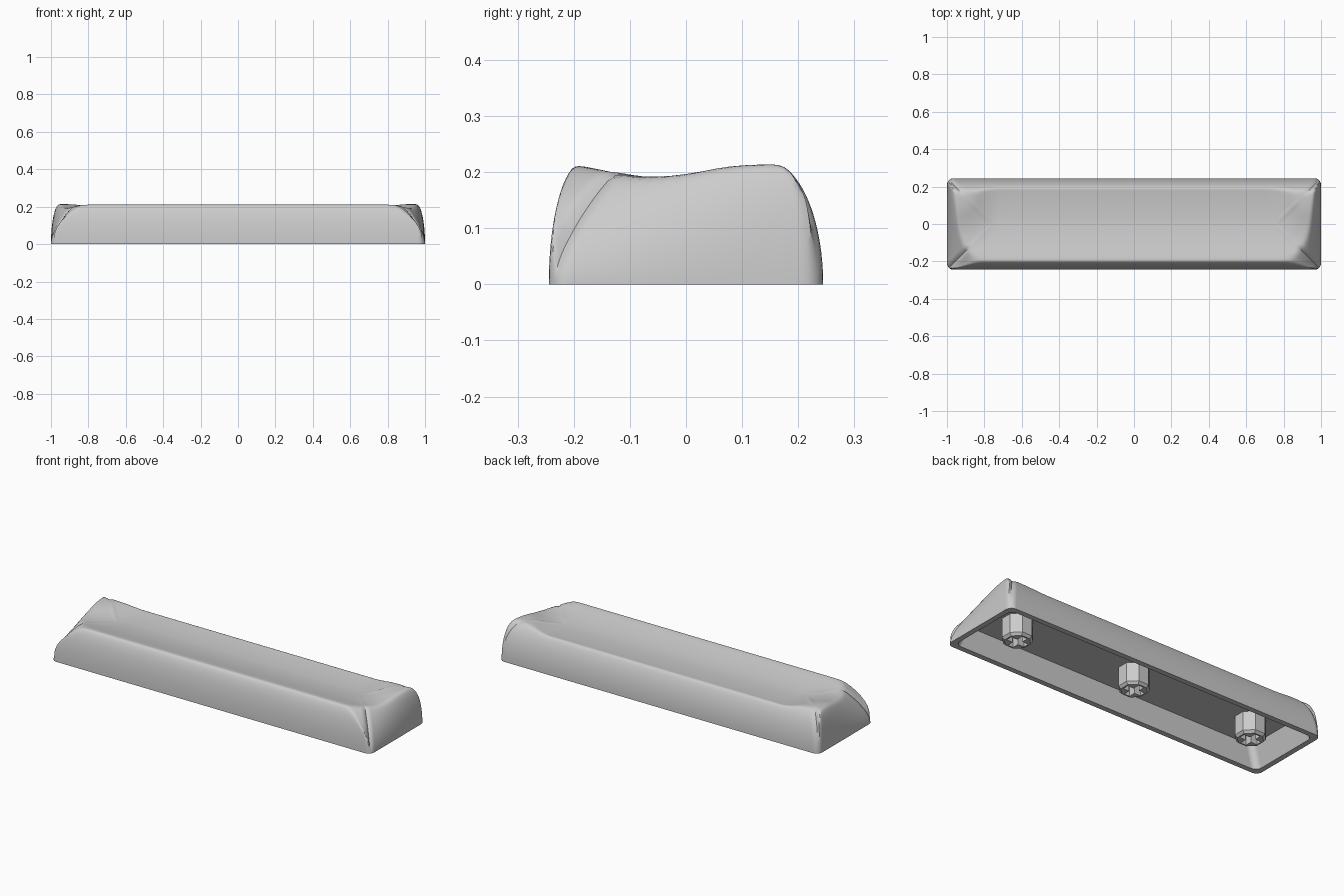
import bpy
import bmesh
from math import sin, cos, pi, radians
from mathutils import Matrix

if "Cube" in bpy.data.objects:
    bpy.data.objects.remove(bpy.data.objects["Cube"])

HX, HY = 1.0, 0.2445      # half length and half depth of the base
CORNER = 0.035
RINGS = 34

grey = bpy.data.materials.new("plain grey")
grey.use_nodes = True
grey.diffuse_color = (0.6, 0.6, 0.6, 1)
grey.node_tree.nodes["Principled BSDF"].inputs["Base Color"].default_value = (0.6, 0.6, 0.6, 1)


def make_object(name, bm):
    bmesh.ops.recalc_face_normals(bm, faces=bm.faces)
    mesh = bpy.data.meshes.new(name)
    bm.to_mesh(mesh)
    bm.free()
    mesh.materials.append(grey)
    obj = bpy.data.objects.new(name, mesh)
    bpy.context.collection.objects.link(obj)
    return obj


def activate(obj):
    bpy.ops.object.select_all(action='DESELECT')
    obj.select_set(True)
    bpy.context.view_layer.objects.active = obj


def ramp(t):
    t = min(max(t, 0), 1)
    return t * t * (3 - 2 * t)


def wall(d, width, height, power=2.0):
    """Rounded wall rising from the edge and levelling off at the given width."""
    t = 1 - min(max(d / width, 0), 1)
    return height * (1 - t ** power) ** (1 / power)


def soft_min(a, b):
    k = min(0.012, 0.4 * min(a, b))
    if k <= 1e-6:
        return min(a, b)
    h = max(k - abs(a - b), 0) / k
    return min(a, b) - h * h * k / 4


def height(x, y):
    """Height of the outer skin: walls blended into a dished top."""
    x = abs(x)
    front = wall(y + HY, 0.06, 0.217)
    back = wall(HY - y, 0.1, 0.22)
    lean = min(max((0.2 - y) / 0.42, 0), 1)
    end = wall(HX - x, 0.05 + 0.18 * lean ** 1.8, 0.22, 2 - 0.3 * lean)
    if y < 0.03:
        top = 0.18 + 0.032 * ((0.03 - y) / 0.215) ** 1.7
    else:
        top = 0.18 + 0.008 * ((y - 0.03) / 0.14) ** 2
    top += 0.037 * ramp((x - 0.72) / 0.22) * ramp((y + 0.12) / 0.27)
    return max(soft_min(soft_min(front, back), soft_min(end, top)), 0)


def outline(hx, hy, n_long=64, n_short=16, n_arc=6):
    """Rounded rectangle as pairs of (rounded point, matching square point)."""
    r = min(CORNER, hx, hy)
    cx, cy = hx - r, hy - r
    pts = []
    for side in range(4):
        a0 = side * pi / 2
        sx = 1 if side in (0, 3) else -1
        sy = 1 if side in (0, 1) else -1
        # Corner arc
        for i in range(n_arc + 1):
            a = a0 + pi / 2 * i / n_arc
            c, s = cos(a), sin(a)
            m = max(abs(c), abs(s))
            pts.append(((sx * cx + r * c, sy * cy + r * s),
                        (sx * cx + r * c / m, sy * cy + r * s / m)))
        # Straight run to the next corner, denser at its ends
        n = n_long if side % 2 == 0 else n_short
        for i in range(1, n):
            f = sin(pi * (i / n - 0.5))
            p = [(-cx * f, hy), (-hx, -cy * f), (cx * f, -hy), (hx, cy * f)][side]
            pts.append((p, p))
    return pts


# Shell: nested outlines over the top, then a flat rim and the hollow underside
bm = bmesh.new()


def add_ring(pts, z=None):
    return [bm.verts.new((p[0], p[1], height(*q) if z is None else z)) for p, q in pts]


def bridge(a, b):
    for i in range(len(a)):
        j = (i + 1) % len(a)
        bm.faces.new((a[i], a[j], b[j], b[i]))


base = add_ring(outline(HX, HY), 0)
last = base
for k in range(1, RINGS + 1):
    d = HY * (k / RINGS) ** 2
    ring = add_ring(outline(HX - d, HY - d))
    bridge(last, ring)
    last = ring
rim = add_ring(outline(HX - 0.03, HY - 0.03), 0)
ceiling = add_ring(outline(HX - 0.075, HY - 0.045), 0.12)
bridge(base, rim)
bridge(rim, ceiling)
bm.faces.new(ceiling)
bmesh.ops.remove_doubles(bm, verts=bm.verts, dist=1e-5)
shell = make_object("shell", bm)
activate(shell)
bpy.ops.object.shade_smooth_by_angle(angle=radians(40))


# Stems: chamfered octagonal posts with a cross-shaped socket
def make_stem(name, x):
    bm = bmesh.new()
    rings = []
    for r, z in ((0.068, 0.0), (0.08, 0.014), (0.08, 0.125)):
        rings.append([bm.verts.new((x + r * cos(pi / 8 + i * pi / 4),
                                    r * sin(pi / 8 + i * pi / 4), z)) for i in range(8)])
    for a, b in zip(rings, rings[1:]):
        for i in range(8):
            j = (i + 1) % 8
            bm.faces.new((a[i], a[j], b[j], b[i]))
    bm.faces.new(rings[0])
    bm.faces.new(rings[-1])
    stem = make_object(name, bm)
    for size in ((0.11, 0.034), (0.034, 0.11)):
        bm = bmesh.new()
        bmesh.ops.create_cube(bm, size=1, matrix=Matrix.Translation((x, 0, 0.04))
                              @ Matrix.Diagonal((size[0], size[1], 0.12, 1)))
        cutter = make_object("socket_cutter", bm)
        cutter.hide_render = True
        activate(stem)
        mod = stem.modifiers.new("socket", 'BOOLEAN')
        mod.operation = 'DIFFERENCE'
        mod.solver = 'EXACT'
        mod.object = cutter
        bpy.ops.object.modifier_apply(modifier=mod.name)
        bpy.data.objects.remove(cutter)


for name, x in (("right_stem", -0.75), ("middle_stem", 0.0), ("left_stem", 0.75)):
    make_stem(name, x)
